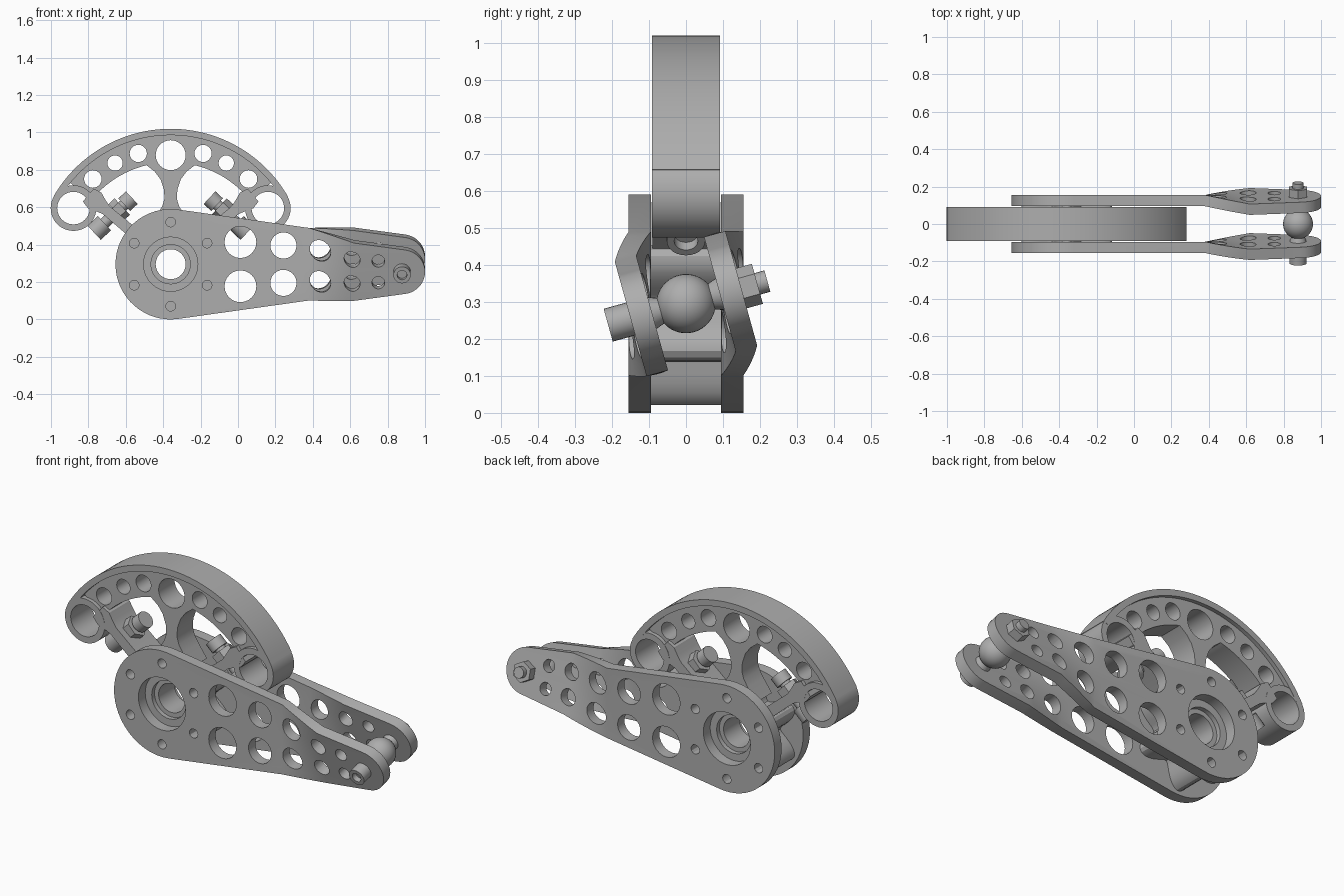
import bpy, bmesh
from math import sin, cos, pi, radians, asin
from mathutils import Matrix, Vector

if "Cube" in bpy.data.objects:
    bpy.data.objects.remove(bpy.data.objects["Cube"], do_unlink=True)

PX, PZ = -0.36, 0.295          # main pivot
TIP_X, TIP_R = 0.877, 0.123    # rounded end of the side plates
BIG_R = 0.295
TWIST = radians(15.5)

metal = bpy.data.materials.new("grey_metal")
metal.use_nodes = True
GREY = (0.42, 0.42, 0.42, 1)
metal.diffuse_color = GREY
metal.node_tree.nodes["Principled BSDF"].inputs["Base Color"].default_value = GREY
parts = []


def add_object(name, mesh):
    mesh.materials.clear()
    mesh.materials.append(metal)
    ob = bpy.data.objects.new(name, mesh)
    bpy.context.collection.objects.link(ob)
    parts.append(ob)
    return ob


def arc(cx, cz, r, a0, a1, n):
    """Points on an arc, angles in degrees."""
    return [(cx + r * cos(radians(a0 + (a1 - a0) * i / n)),
             cz + r * sin(radians(a0 + (a1 - a0) * i / n))) for i in range(n + 1)]


def circle(cx, cz, r, n=32):
    return arc(cx, cz, r, 0, 360, n)[:-1]


def polar(r, deg):
    """Point at a radius and angle from the main pivot."""
    return (PX + r * cos(radians(deg)), PZ + r * sin(radians(deg)))


def profile_solid(name, loops, y0, y1):
    """Flat x-z profile, with inner loops as holes, extruded from y0 to y1."""
    cu = bpy.data.curves.new(name + "_profile", 'CURVE')
    cu.dimensions = '2D'
    cu.fill_mode = 'BOTH'
    cu.extrude = (y1 - y0) / 2
    for loop in loops:
        sp = cu.splines.new('POLY')
        sp.points.add(len(loop) - 1)
        for p, (x, z) in zip(sp.points, loop):
            p.co = (x, z, 0, 1)
        sp.use_cyclic_u = True
    tmp = bpy.data.objects.new(name + "_tmp", cu)
    bpy.context.collection.objects.link(tmp)
    dg = bpy.context.evaluated_depsgraph_get()
    mesh = bpy.data.meshes.new_from_object(tmp.evaluated_get(dg))
    bpy.data.objects.remove(tmp, do_unlink=True)
    bpy.data.curves.remove(cu)
    mesh.transform(Matrix.Translation((0, (y0 + y1) / 2, 0)) @ Matrix.Rotation(pi / 2, 4, 'X'))
    bm = bmesh.new()
    bm.from_mesh(mesh)
    bmesh.ops.remove_doubles(bm, verts=bm.verts, dist=1e-5)
    bmesh.ops.recalc_face_normals(bm, faces=bm.faces)
    bm.to_mesh(mesh)
    bm.free()
    mesh.name = name
    return add_object(name, mesh)


def turned(name, sections, matrix, socket=False):
    """Stack of (start, end, r_start, r_end, sides) along local z."""
    bm = bmesh.new()
    for t0, t1, r0, r1, sides in sections:
        bmesh.ops.create_cone(bm, cap_ends=True, segments=sides, radius1=r0, radius2=r1,
                              depth=t1 - t0, matrix=Matrix.Translation((0, 0, (t0 + t1) / 2)))
    if socket:  # recess in the end of the head
        bm.faces.ensure_lookup_table()
        end = min(bm.faces, key=lambda f: f.calc_center_median().z)
        bmesh.ops.inset_individual(bm, faces=[end], thickness=0.02)
        hole = bmesh.ops.extrude_discrete_faces(bm, faces=[end])["faces"]
        bmesh.ops.translate(bm, verts=hole[0].verts, vec=(0, 0, 0.03))
    bm.transform(matrix)
    mesh = bpy.data.meshes.new(name)
    bm.to_mesh(mesh)
    bm.free()
    return add_object(name, mesh)


# Side plates: tapered outline, lightening holes, twisted toward the tip
tilt = 90 - asin((BIG_R - TIP_R) / (TIP_X - PX)) * 180 / pi
outline = arc(PX, PZ, BIG_R, tilt, 360 - tilt, 32) + arc(TIP_X, PZ, TIP_R, -tilt, tilt, 20)
plate_loops = [outline, circle(PX, PZ, 0.145, 40)]
plate_loops += [circle(*polar(0.225, 30 + 60 * i), 0.026, 12) for i in range(6)]
for x, dz, r in [(0.013, 0.118, 0.085), (0.243, 0.1, 0.07), (0.44, 0.083, 0.056),
                 (0.61, 0.066, 0.043), (0.75, 0.06, 0.034)]:
    plate_loops += [circle(x, PZ + s * dz, r, 24) for s in (-1, 1)]


def twist_plate(ob):
    start, end, steps = 0.38, 0.62, 6
    bm = bmesh.new()
    bm.from_mesh(ob.data)
    for i in range(steps + 1):
        bmesh.ops.bisect_plane(bm, geom=bm.verts[:] + bm.edges[:] + bm.faces[:], dist=1e-5,
                               plane_co=(start + (end - start) * i / steps, 0, 0), plane_no=(1, 0, 0))
    for v in bm.verts:
        f = min(max((v.co.x - start) / (end - start), 0), 1)
        pivot = Vector((v.co.x, 0, PZ))
        v.co = pivot + Matrix.Rotation(TWIST * f, 3, 'X') @ (v.co - pivot)
    bmesh.ops.triangulate(bm, faces=[f for f in bm.faces if len(f.verts) > 3])
    bm.to_mesh(ob.data)
    bm.free()


twist_plate(profile_solid("front_side_plate", plate_loops, -0.155, -0.095))
twist_plate(profile_solid("back_side_plate", plate_loops, 0.095, 0.155))

# Scalloped hub and bearing sleeve between the plates
hub = [polar(0.215 + 0.06 * cos(radians(6 * (a - 90))), a) for a in range(0, 360, 4)]
profile_solid("pivot_hub", [hub, circle(PX, PZ, 0.105, 40)], -0.095, 0.095)
profile_solid("bearing_sleeve", [circle(PX, PZ, 0.107, 40), circle(PX, PZ, 0.08, 40)], -0.07, 0.07)

# Arched head: web with stem and round holes
stem = [(0.13, 0.53), (0.085, 0.495), (0.055, 0.455), (0.036, 0.40), (0.033, 0.35),
        (0.045, 0.31), (0.07, 0.27), (0.12, 0.2)]
web = arc(PX, PZ, 0.705, 39, 141, 40) + arc(PX, PZ, 0.545, 141, 104, 12)
web += [(PX - x, PZ + z) for x, z in stem]
web += [(PX + x, PZ + z) for x, z in reversed(stem)]
web += arc(PX, PZ, 0.545, 76, 39, 12)
web_holes = [circle(*polar(0.583, 90), 0.08)]
for a, r in [(73.7, 0.046), (61.2, 0.041), (47.6, 0.047)]:
    web_holes += [circle(*polar(0.617, b), r, 24) for b in (a, 180 - a)]
profile_solid("arch_web", [web] + web_holes, -0.07, 0.07)

# Raised rim over the arch
rim = arc(PX, PZ, 0.724, 30, 150, 48) + arc(PX, PZ, 0.69, 150, 30, 48)
profile_solid("arch_rim", [rim], -0.092, 0.092)

# Mirrored end loops, struts and clamp bolts
for side, label in ((-1, "right"), (1, "left")):
    ang = 90 - side * 60
    centre = polar(0.6, ang)
    profile_solid(label + "_end_loop", [circle(*centre, 0.122, 40), circle(*centre, 0.087, 40)],
                  -0.0915, 0.0915)
    d = Vector((side * cos(radians(40)), sin(radians(40))))
    n = Vector((-d.y, d.x))
    half = [(0.2, 0.03), (0.45, 0.028), (0.49, 0.04), (0.53, 0.055), (0.575, 0.045)]
    pts = [d * r + n * w for r, w in half] + [d * r - n * w for r, w in reversed(half)]
    profile_solid(label + "_strut", [[(PX + p.x, PZ + p.y) for p in pts]], -0.09, 0.09)
    axis = Vector((-side * cos(radians(43)), 0, sin(radians(43))))
    at = Vector((PX + d.x * 0.405, 0, PZ + d.y * 0.405))
    place = Matrix.Translation(at) @ axis.to_track_quat('Z', 'Y').to_matrix().to_4x4()
    turned(label + "_clamp_bolt", [(-0.135, -0.06, 0.052, 0.052, 24), (-0.07, 0.12, 0.03, 0.03, 20)],
           place, socket=True)
    turned(label + "_clamp_nut", [(0.025, 0.07, 0.06, 0.06, 6), (0.085, 0.14, 0.046, 0.046, 20)], place)

# Ball joint and its bolt, square to the twisted plate ends
tip = (Matrix.Translation((TIP_X, 0, PZ)) @ Matrix.Rotation(TWIST, 4, 'X')
       @ Matrix.Rotation(-pi / 2, 4, 'X'))
turned("tip_bolt", [(-0.218, -0.154, 0.046, 0.046, 24), (-0.16, 0.228, 0.03, 0.03, 20)], tip, socket=True)
turned("tip_nut", [(0.154, 0.2, 0.056, 0.056, 6)], tip)
turned("tip_collars", [(-0.097, -0.06, 0.045, 0.032, 24), (0.06, 0.097, 0.032, 0.045, 24)], tip)
ball_bm = bmesh.new()
bmesh.ops.create_uvsphere(ball_bm, u_segments=32, v_segments=20, radius=0.08, matrix=tip)
ball_mesh = bpy.data.meshes.new("tip_ball")
ball_bm.to_mesh(ball_mesh)
ball_bm.free()
add_object("tip_ball", ball_mesh)

# Smooth round surfaces, keep edges sharp
bpy.ops.object.select_all(action='DESELECT')
for ob in parts:
    ob.select_set(True)
bpy.context.view_layer.objects.active = parts[0]
bpy.ops.object.shade_smooth_by_angle(angle=radians(30))
